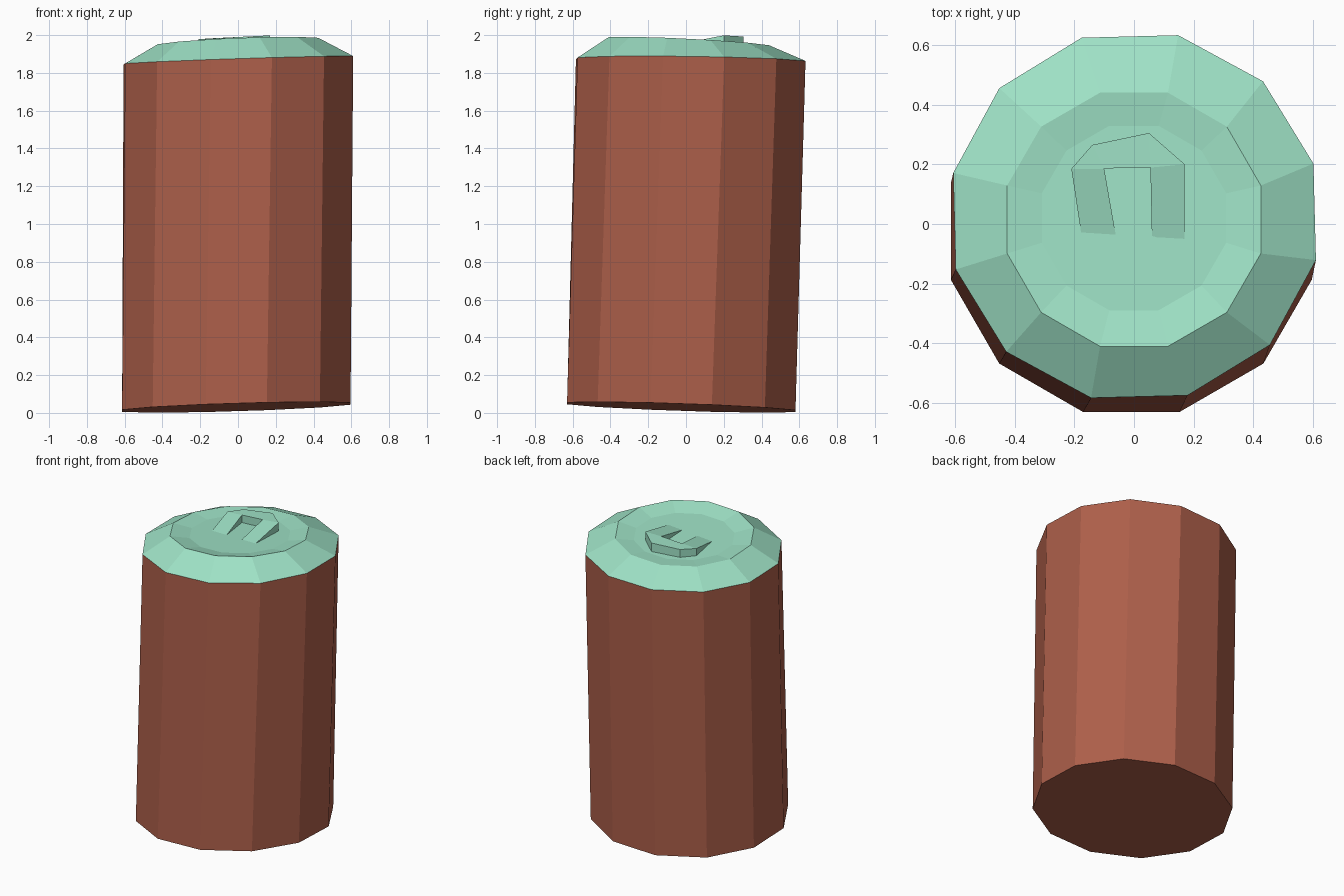
import bpy, bmesh, math

if "Cube" in bpy.data.objects:
    bpy.data.objects.remove(bpy.data.objects["Cube"])


def material(name, rgb):
    m = bpy.data.materials.new(name)
    m.diffuse_color = (*rgb, 1)
    m.use_nodes = True
    m.node_tree.nodes["Principled BSDF"].inputs["Base Color"].default_value = m.diffuse_color
    return m


red = material("brick red", (0.42, 0.115, 0.069))
mint = material("mint green", (0.345, 0.76, 0.565))


def finish(bm, name, mat):
    bmesh.ops.recalc_face_normals(bm, faces=bm.faces)
    me = bpy.data.meshes.new(name)
    bm.to_mesh(me)
    bm.free()
    me.materials.append(mat)
    ob = bpy.data.objects.new(name, me)
    bpy.context.collection.objects.link(ob)
    return ob


def ring(bm, centre, radius, slope, turn):
    """Twelve-sided ring lying on a slightly tilted plane."""
    out = []
    for i in range(12):
        a = math.radians(turn + 30 * i)
        x, y = radius * math.cos(a), radius * math.sin(a)
        z = centre[2] + slope[0] * x + slope[1] * y
        out.append(bm.verts.new((centre[0] + x, centre[1] + y, z)))
    return out


def lathe(name, mat, rings, cap):
    bm = bmesh.new()
    loops = [ring(bm, *r) for r in rings]
    for a, b in zip(loops, loops[1:]):
        for i in range(12):
            j = (i + 1) % 12
            bm.faces.new((a[i], a[j], b[j], b[i]))
    bm.faces.new(loops[cap])
    return finish(bm, name, mat)


# rings: centre, radius, tilt, turn
base = ((-0.009, -0.025, 0.03), 0.626, (0.031, -0.034), 15)
rim = ((0.002, 0.025, 1.867), 0.625, (0.033, -0.014), 16.5)
crest = ((0.0, 0.015, 1.963), 0.44, (0.04, -0.05), 15)
floor = ((0.0, 0.02, 1.942), 0.32, (0.035, -0.035), 15)

# Can body, and lid with a raised crest and sunken floor
lathe("can_body", red, [base, rim], 0)
lathe("can_lid", mint, [rim, crest, floor], -1)

# Pull tab: U-shaped plate whose prongs slope down into the lid floor
outer = [(-0.165, -0.11), (-0.21, 0.185), (-0.14, 0.265),
         (0.05, 0.305), (0.17, 0.2), (0.17, -0.07)]
inner = [(-0.05, -0.10), (-0.1, 0.185), (-0.1, 0.186),
         (0.055, 0.19), (0.055, 0.189), (0.06, -0.04)]


def tab_z(x, y):
    z = 1.99 + 0.05 * x
    return z - 0.2 * (0.19 - y) if y < 0.19 else z


bm = bmesh.new()
tops = [[bm.verts.new((x, y, tab_z(x, y))) for x, y in line] for line in (outer, inner)]
lows = [[bm.verts.new((x, y, min(1.935 + 0.035 * x - 0.035 * y, tab_z(x, y) - 0.005)))
         for x, y in line] for line in (outer, inner)]
for i in range(5):
    bm.faces.new((tops[0][i], tops[0][i + 1], tops[1][i + 1], tops[1][i]))
    bm.faces.new((lows[0][i], lows[1][i], lows[1][i + 1], lows[0][i + 1]))
    for k in (0, 1):
        bm.faces.new((tops[k][i], lows[k][i], lows[k][i + 1], tops[k][i + 1]))
for i in (0, 5):
    bm.faces.new((tops[0][i], tops[1][i], lows[1][i], lows[0][i]))
finish(bm, "pull_tab", mint)
